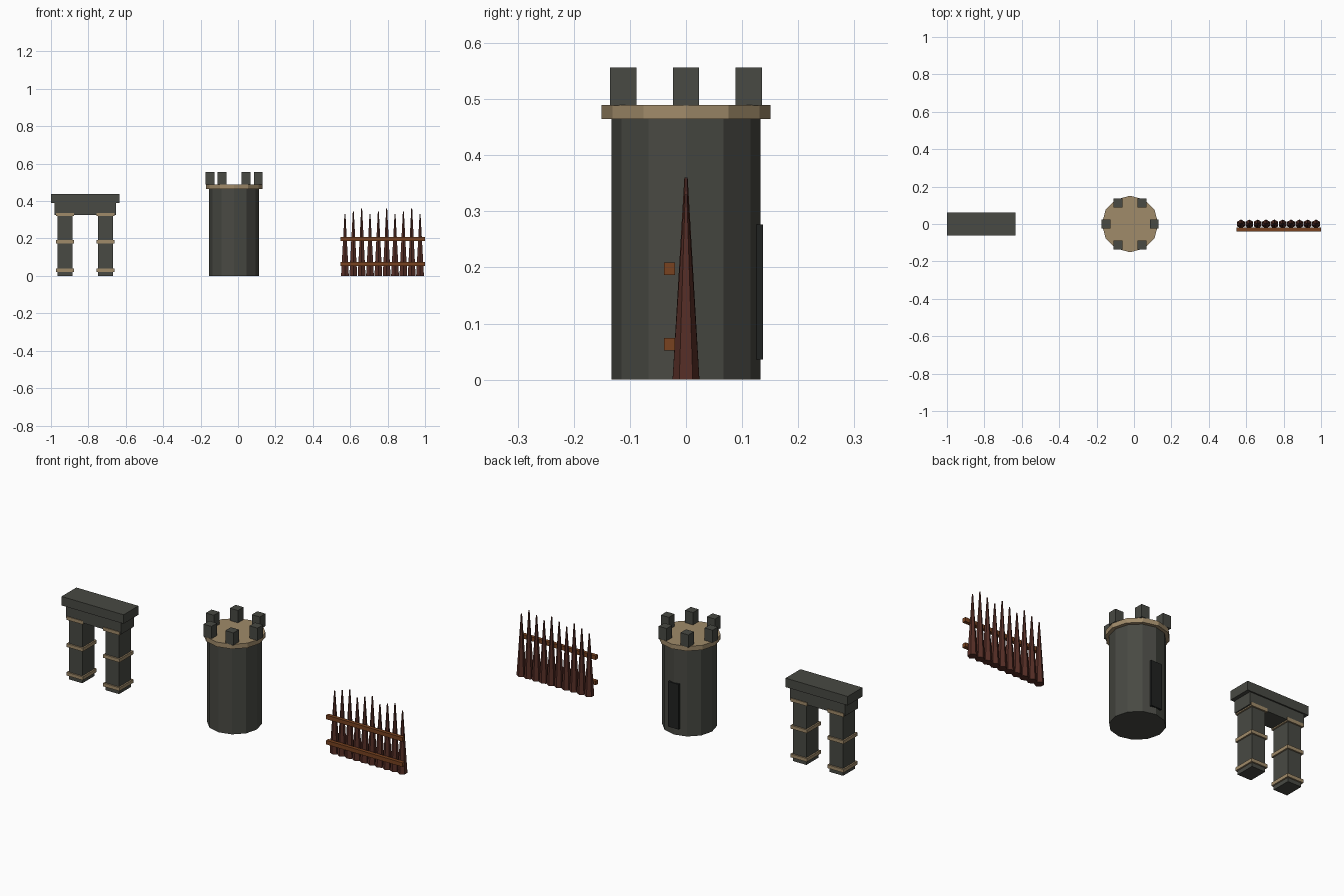
import bpy, math

if "Cube" in bpy.data.objects:
    bpy.data.objects.remove(bpy.data.objects["Cube"])


def material(name, rgb):
    m = bpy.data.materials.new(name)
    m.diffuse_color = (*rgb, 1.0)
    m.use_nodes = True
    m.node_tree.nodes["Principled BSDF"].inputs["Base Color"].default_value = m.diffuse_color
    return m


STONE = material("dark stone", (0.065, 0.067, 0.056))
TRIM = material("tan trim", (0.352, 0.258, 0.144))
STAKE = material("dark red wood", (0.091, 0.027, 0.019))
RAIL = material("brown wood", (0.188, 0.054, 0.0144))
DOOR = material("black door", (0.0144, 0.0159, 0.0152))


def box(name, x, y, z, mat):
    """Box from (min, max) pairs."""
    bpy.ops.mesh.primitive_cube_add(size=1, location=[(a + b) / 2 for a, b in (x, y, z)])
    o = bpy.context.object
    o.scale = [b - a for a, b in (x, y, z)]
    bpy.ops.object.transform_apply(location=False, rotation=False, scale=True)
    o.name = name
    o.data.materials.append(mat)
    return o


def prism(name, x, y, z, r1, r2, sides, mat):
    """Round part with a vertex on the +y axis."""
    bpy.ops.mesh.primitive_cone_add(vertices=sides, radius1=r1, radius2=r2,
                                    depth=z[1] - z[0],
                                    location=(x, y, (z[0] + z[1]) / 2))
    o = bpy.context.object
    o.name = name
    o.data.materials.append(mat)
    return o


# Gate: two banded pillars under a stepped lintel
for side, x in (("left", -0.925), ("right", -0.708)):
    box(f"{side}_pillar", (x - 0.04, x + 0.04), (-0.051, 0.051), (0, 0.33), STONE)
    for i, z in enumerate((0.03, 0.183, 0.328)):
        box(f"{side}_pillar_band_{i}", (x - 0.048, x + 0.048),
            (-0.059, 0.059), (z - 0.009, z + 0.009), TRIM)
box("lower_lintel", (-0.98, -0.653), (-0.055, 0.055), (0.325, 0.391), STONE)
box("upper_lintel", (-1.0, -0.633), (-0.0625, 0.0625), (0.39, 0.438), STONE)

# Tower: twelve-sided body, collar, merlons and a door at the back
TX = -0.021
prism("tower_body", TX, 0, (0, 0.466), 0.133, 0.133, 12, STONE)
prism("tower_collar", TX, 0, (0.465, 0.49), 0.151, 0.151, 12, TRIM)
for i in range(6):
    a = math.radians(60 * i)
    cx, cy, h = TX + 0.129 * math.cos(a), 0.129 * math.sin(a), 0.0235
    box(f"merlon_{i}", (cx - h, cx + h), (cy - h, cy + h), (0.489, 0.556), STONE)
box("tower_door", (TX - 0.031, TX + 0.031), (0.126, 0.1375), (0.036, 0.277), DOOR)

# Palisade: ten six-sided stakes of repeating height on two rails
for i in range(10):
    prism(f"stake_{i}", 0.572 + 0.0446 * i, 0,
          (0, (0.33, 0.345, 0.36)[i % 3]), 0.024, 0.003, 6, STAKE)
for name, z in (("lower_rail", 0.063), ("upper_rail", 0.198)):
    box(name, (0.549, 1.0), (-0.039, -0.02), (z - 0.011, z + 0.011), RAIL)
